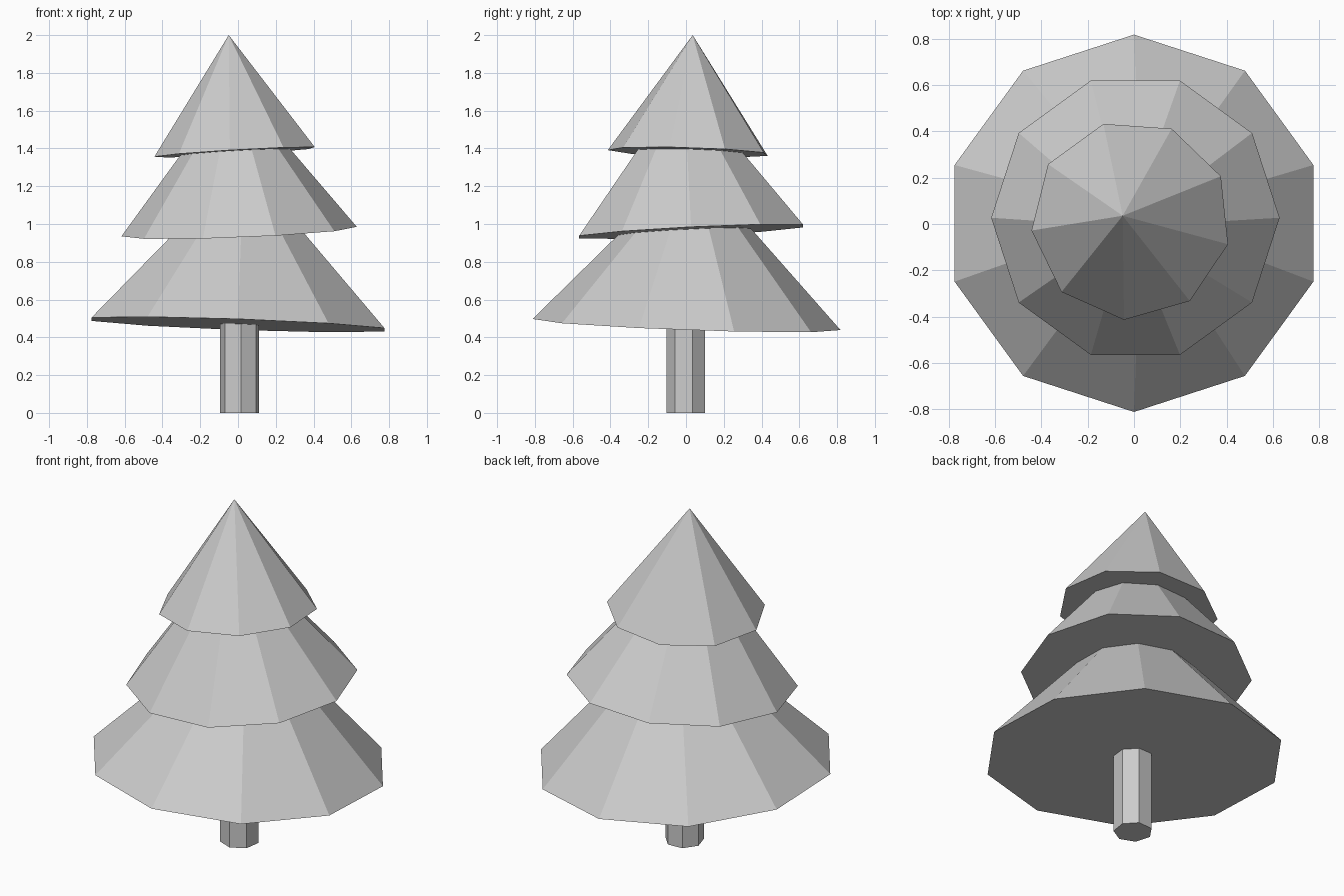
import bpy, bmesh, math
from mathutils import Vector

if "Cube" in bpy.data.objects:
    bpy.data.objects.remove(bpy.data.objects["Cube"])

grey = bpy.data.materials.new("light_grey")
grey.diffuse_color = (0.6, 0.6, 0.6, 1)
grey.use_nodes = True
grey.node_tree.nodes["Principled BSDF"].inputs["Base Color"].default_value = grey.diffuse_color


def make_object(name, bm):
    bmesh.ops.recalc_face_normals(bm, faces=bm.faces)
    mesh = bpy.data.meshes.new(name)
    bm.to_mesh(mesh)
    bm.free()
    mesh.materials.append(grey)
    obj = bpy.data.objects.new(name, mesh)
    bpy.context.collection.objects.link(obj)


def ring(bm, sides, radius, phase, centre, slope):
    """Regular polygon whose height varies with the slope in x and y."""
    verts = []
    for i in range(sides):
        a = math.radians(phase) + math.tau * i / sides
        x, y = radius * math.cos(a), radius * math.sin(a)
        offset = Vector((x, y, slope[0] * x + slope[1] * y))
        verts.append(bm.verts.new(Vector(centre) + offset))
    return verts


def tier(name, sides, radius, phase, centre, slope, height):
    """Closed, slightly leaning cone of foliage."""
    bm = bmesh.new()
    base = ring(bm, sides, radius, phase, centre, slope)
    lean = Vector((-slope[0], -slope[1], 1)) * height
    apex = bm.verts.new(Vector(centre) + lean)
    bm.faces.new(base[::-1])
    for a, b in zip(base, base[1:] + base[:1]):
        bm.faces.new((a, b, apex))
    make_object(name, bm)


# Trunk: seven-sided post
bm = bmesh.new()
low = ring(bm, 7, 0.106, -86, (0.009, 0.003, 0), (0, 0))
high = ring(bm, 7, 0.106, -86, (0.009, 0.003, 0.5), (0, 0))
bm.faces.new(low[::-1])
bm.faces.new(high)
for i in range(7):
    j = (i + 1) % 7
    bm.faces.new((low[i], low[j], high[j], high[i]))
make_object("trunk", bm)

# Foliage: three tilted cones
tier("bottom_foliage", 10, 0.815, 90, (0, 0.003, 0.468), (-0.036, -0.036), 0.86)
tier("middle_foliage", 10, 0.623, 0, (0.006, 0.027, 0.96), (0.04, 0.05), 0.79)
tier("top_foliage", 9, 0.432, -14, (-0.013, 0.017, 1.38), (0.058, -0.03), 0.62)
